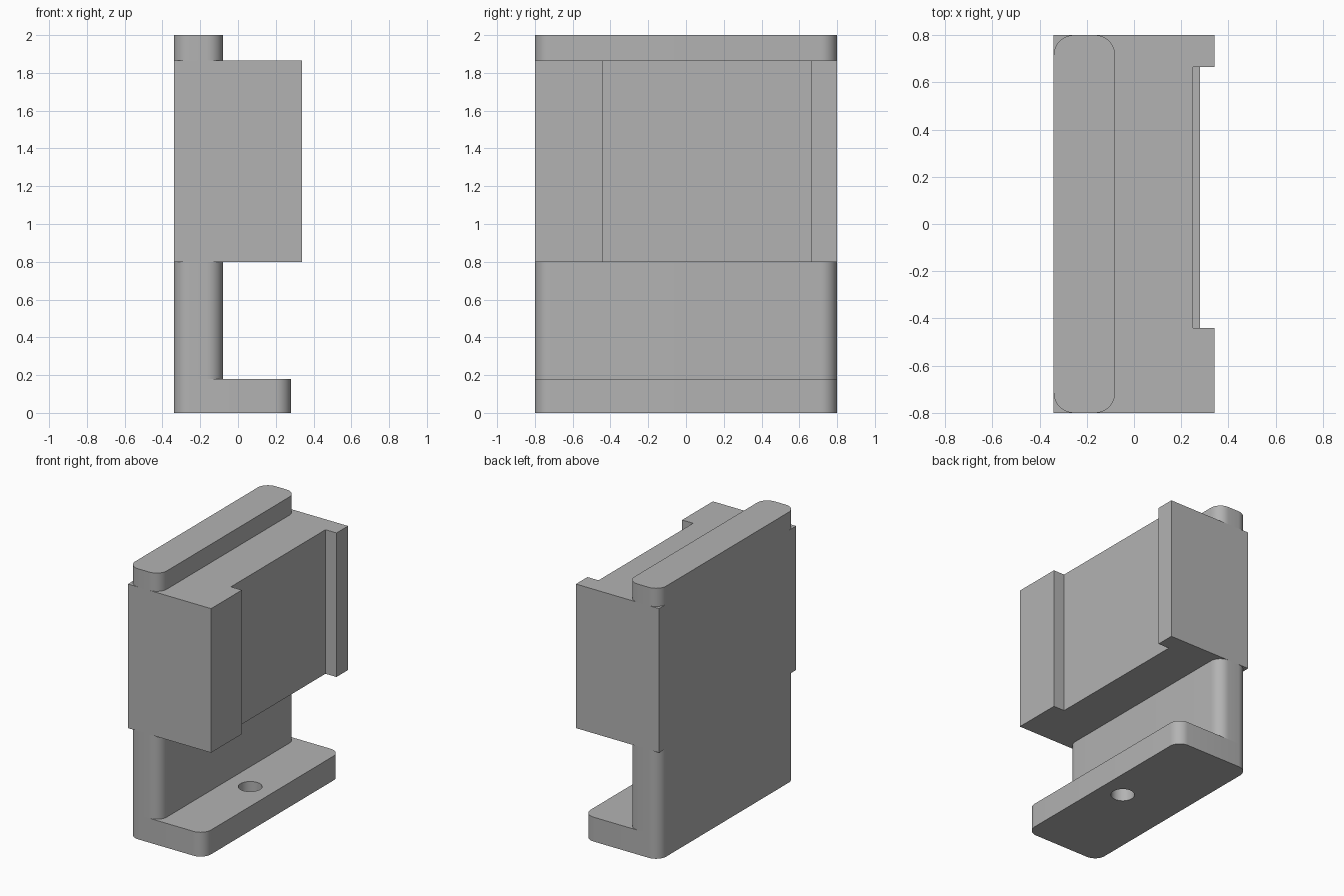
import bpy
import bmesh
from math import cos, sin, pi, radians

if "Cube" in bpy.data.objects:
    bpy.data.objects.remove(bpy.data.objects["Cube"], do_unlink=True)

# Single painted-metal colour
GREY = (0.45, 0.45, 0.45, 1.0)
mat = bpy.data.materials.new("plain grey")
mat.use_nodes = True
mat.diffuse_color = GREY
mat.node_tree.nodes["Principled BSDF"].inputs["Base Color"].default_value = GREY

BACK, HALF_DEPTH, CORNER = -0.34, 0.8, 0.085
FOOT_TOP, BLOCK_BOTTOM, BLOCK_TOP, TOP = 0.18, 0.80, 1.865, 2.0


def arc(cx, cy, r, start, sweep, steps):
    """Points along a circular arc, both ends included."""
    angles = [start + sweep * i / steps for i in range(steps + 1)]
    return [(cx + r * cos(a), cy + r * sin(a)) for a in angles]


def rounded_outline(x0, x1, half_y, r):
    """Counter-clockwise rounded rectangle."""
    corners = [(x1 - r, half_y - r), (x0 + r, half_y - r),
               (x0 + r, r - half_y), (x1 - r, r - half_y)]
    return [p for i, (cx, cy) in enumerate(corners)
            for p in arc(cx, cy, r, i * pi / 2, pi / 2, 10)]


def prism(name, outline, z0, z1):
    """Extrude a plan outline from z0 up to z1."""
    bm = bmesh.new()
    face = bm.faces.new([bm.verts.new((x, y, z0)) for x, y in outline])
    top = bmesh.ops.extrude_face_region(bm, geom=[face])["geom"]
    verts = [g for g in top if isinstance(g, bmesh.types.BMVert)]
    bmesh.ops.translate(bm, verts=verts, vec=(0, 0, z1 - z0))
    bmesh.ops.recalc_face_normals(bm, faces=bm.faces)
    mesh = bpy.data.meshes.new(name)
    bm.to_mesh(mesh)
    bm.free()
    mesh.materials.append(mat)
    obj = bpy.data.objects.new(name, mesh)
    bpy.context.collection.objects.link(obj)
    return obj


def smooth(obj):
    bpy.ops.object.select_all(action="DESELECT")
    obj.select_set(True)
    bpy.context.view_layer.objects.active = obj
    bpy.ops.object.shade_smooth_by_angle(angle=radians(30))


# Rounded upright, split by the block into a lower wall and a top rail
wall_outline = rounded_outline(BACK, -0.08, HALF_DEPTH, CORNER)
smooth(prism("upright_wall", wall_outline, FOOT_TOP, BLOCK_BOTTOM))
smooth(prism("top_rail", wall_outline, BLOCK_TOP, TOP))

# Mounting foot with a screw hole
foot = prism("mounting_foot", rounded_outline(BACK, 0.28, HALF_DEPTH, CORNER), 0, FOOT_TOP)
cutter = prism("hole_cutter", arc(0.10, 0, 0.08, 0, 2 * pi, 40)[:-1], -0.1, FOOT_TOP + 0.1)
cutter.hide_render = True
hole = foot.modifiers.new("screw_hole", "BOOLEAN")
hole.operation = "DIFFERENCE"
hole.solver = "EXACT"
hole.object = cutter
bpy.context.view_layer.objects.active = foot
bpy.ops.object.modifier_apply(modifier=hole.name)
bpy.data.objects.remove(cutter, do_unlink=True)
smooth(foot)

# Main block with a shallow vertical channel between two uneven lips
LIP, CHANNEL, Y0, Y1 = 0.34, 0.25, -0.44, 0.665
prism("channel_block", [
    (BACK, -HALF_DEPTH), (LIP, -HALF_DEPTH), (LIP, Y0), (CHANNEL, Y0),
    (CHANNEL, Y1), (LIP, Y1), (LIP, HALF_DEPTH), (BACK, HALF_DEPTH),
], BLOCK_BOTTOM, BLOCK_TOP)
